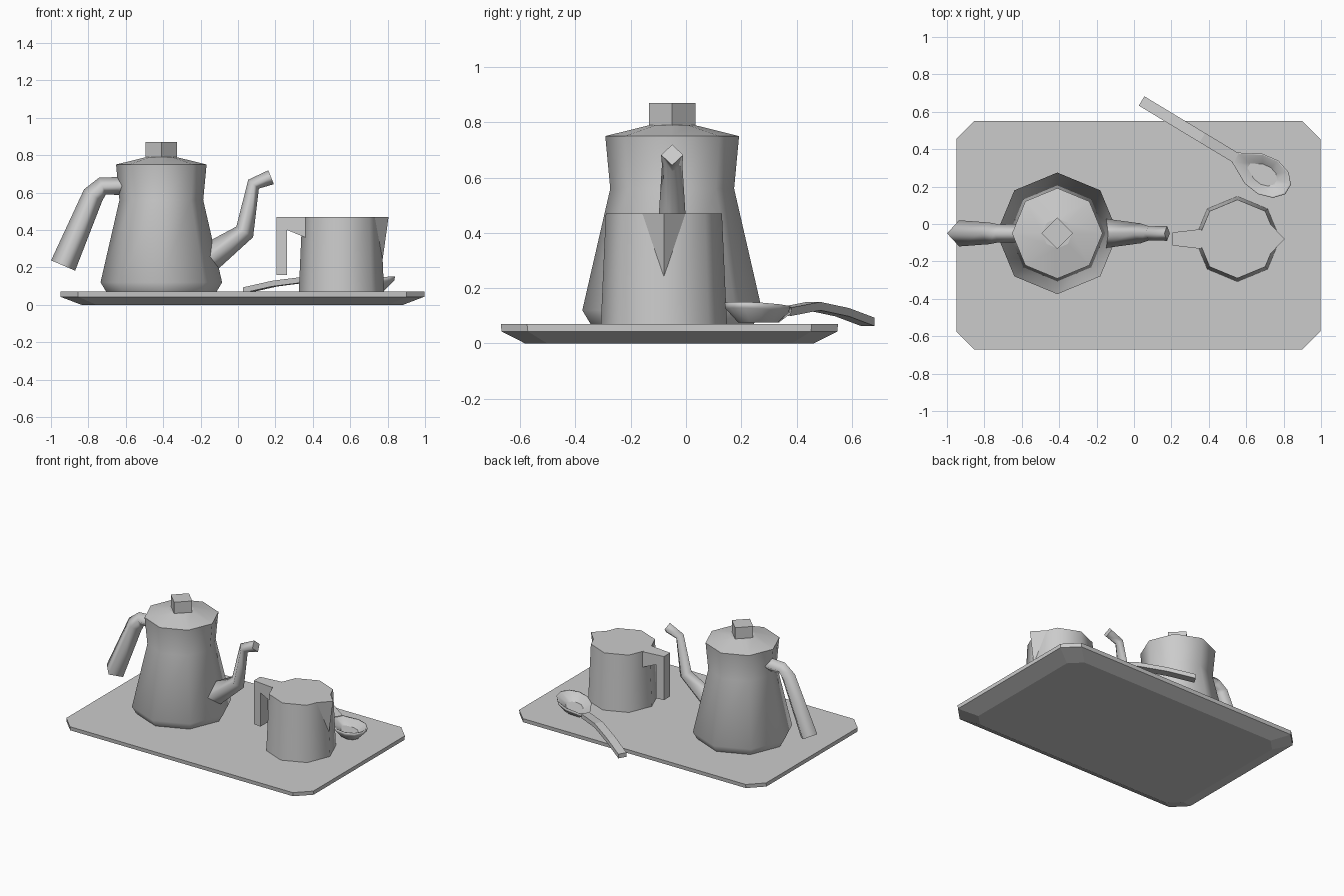
import bpy, bmesh
from math import sin, cos, pi
from mathutils import Vector

if "Cube" in bpy.data.objects:
    bpy.data.objects.remove(bpy.data.objects["Cube"])

grey = bpy.data.materials.new("plain_grey")
grey.use_nodes = True
COLOUR = (0.6, 0.6, 0.6, 1)
grey.diffuse_color = COLOUR
grey.node_tree.nodes["Principled BSDF"].inputs["Base Color"].default_value = COLOUR


def finish(name, bm):
    bmesh.ops.recalc_face_normals(bm, faces=bm.faces[:])
    mesh = bpy.data.meshes.new(name)
    bm.to_mesh(mesh)
    bm.free()
    mesh.materials.append(grey)
    ob = bpy.data.objects.new(name, mesh)
    bpy.context.collection.objects.link(ob)
    return ob


def loft(name, rings, smooth=True):
    """Skin a list of equal-length rings; the end caps stay flat."""
    bm = bmesh.new()
    loops = [[bm.verts.new(p) for p in ring] for ring in rings]
    n = len(loops[0])
    for a, b in zip(loops, loops[1:]):
        for i in range(n):
            j = (i + 1) % n
            bm.faces.new((a[i], a[j], b[j], b[i])).smooth = smooth
    for cap in (loops[0], loops[-1]):
        bm.faces.new(cap)
    return finish(name, bm)


def lathe(name, centre, profile, sides, smooth=True):
    """Turn (radius, height) pairs around a vertical axis."""
    rings = [[(centre[0] + r * cos(2 * pi * i / sides),
               centre[1] + r * sin(2 * pi * i / sides), z)
              for i in range(sides)] for r, z in profile]
    return loft(name, rings, smooth)


def diamond_tube(name, y, path):
    """Four-sided tube along (x, z, radius) points in the plane of y."""
    pts = [Vector((x, y, z)) for x, z, r in path]
    side = Vector((0, 1, 0))
    rings = []
    for k, p in enumerate(pts):
        ahead = pts[min(k + 1, len(pts) - 1)] - p
        behind = p - pts[max(k - 1, 0)]
        across = (ahead.normalized() + behind.normalized()).normalized().cross(side)
        r = path[k][2]
        rings.append([p + across * r, p + side * r, p - across * r, p - side * r])
    return loft(name, rings)


# Tray: rectangle with clipped corners, bevelled inwards below
def tray_ring(hx, hy, cut, z):
    cx, cy = 0.023, -0.06
    corner = [(hx, hy - cut), (hx - cut, hy)]
    quarter = corner + [(-x, y) for x, y in reversed(corner)]
    return [(cx + x, cy + y, z) for x, y in quarter + [(-x, -y) for x, y in quarter]]


loft("tray", [tray_ring(0.86, 0.522, 0.08, 0), tray_ring(0.973, 0.607, 0.095, 0.043),
              tray_ring(0.973, 0.61, 0.095, 0.07)], smooth=False)

# Pot with lid, knob, handle and spout
POT = (-0.41, -0.05)
lathe("pot_body", POT, [(0.295, 0.07), (0.325, 0.12), (0.224, 0.56), (0.242, 0.75)], 8)
lathe("pot_lid", POT, [(0.242, 0.75), (0.08, 0.79)], 8)
lathe("lid_knob", POT, [(0.084, 0.775), (0.084, 0.87)], 4, smooth=False)
diamond_tube("pot_handle", POT[1], [(-0.6, 0.635, 0.05), (-0.725, 0.635, 0.048),
                                    (-0.775, 0.585, 0.058), (-0.935, 0.21, 0.07)])
diamond_tube("pot_spout", POT[1], [(-0.2, 0.22, 0.085), (0.036, 0.39, 0.053),
                                   (0.083, 0.645, 0.037), (0.177, 0.682, 0.04)])

# Cup with a pouring lip and an angular handle
CUP = (0.553, -0.08)
lathe("cup_body", CUP, [(0.228, 0.07), (0.21, 0.47)], 8)

bm = bmesh.new()
lip = [bm.verts.new((CUP[0] + x, CUP[1] + y, z)) for x, y, z in
       [(0.178, 0.078, 0.47), (0.252, 0, 0.47), (0.178, -0.078, 0.47), (0.22, 0, 0.24)]]
for tri in ((0, 1, 2), (0, 1, 3), (1, 2, 3), (0, 2, 3)):
    bm.faces.new([lip[i] for i in tri])
finish("cup_lip", bm)

outline = [(0.36, 0.47), (0.205, 0.47), (0.205, 0.16), (0.262, 0.16),
           (0.262, 0.4), (0.36, 0.36)]
loft("cup_handle", [[(x, CUP[1] + s * (0.035 + 0.115 * (x - 0.205)), z) for x, z in outline]
                    for s in (-1, 1)], smooth=False)

# Spoon: u runs from the neck to the tip of the bowl, w runs across
NECK = Vector((0.537, 0.358, 0))
ALONG = Vector((0.856, -0.517, 0))
ACROSS = Vector((0.517, 0.856, 0))


def spoon(u, w, z):
    return NECK + ALONG * u + ACROSS * w + Vector((0, 0, z))


loft("spoon_handle", [[spoon(u, w, z + h) for w, h in
                       ((-0.029, -0.015), (0.029, -0.015), (0.029, 0.015), (-0.029, 0.015))]
                      for u, z in ((-0.58, 0.078), (-0.4, 0.113), (-0.2, 0.135), (0.01, 0.114))],
     smooth=False)

half = [(0, 0.028), (0.12, 0.093), (0.21, 0.105), (0.29, 0.08), (0.335, 0.03)]
bowl = half + [(u, -w) for u, w in reversed(half)]


def bowl_ring(scale, z, slope):
    return [spoon(0.18 + (u - 0.18) * scale, w * scale, z + slope * u) for u, w in bowl]


loft("spoon_bowl", [bowl_ring(0.6, 0.075, 0), bowl_ring(0.97, 0.108, 0.06),
                    bowl_ring(1, 0.127, 0.07), bowl_ring(0.93, 0.125, 0.07),
                    bowl_ring(0.5, 0.095, 0.02)])
